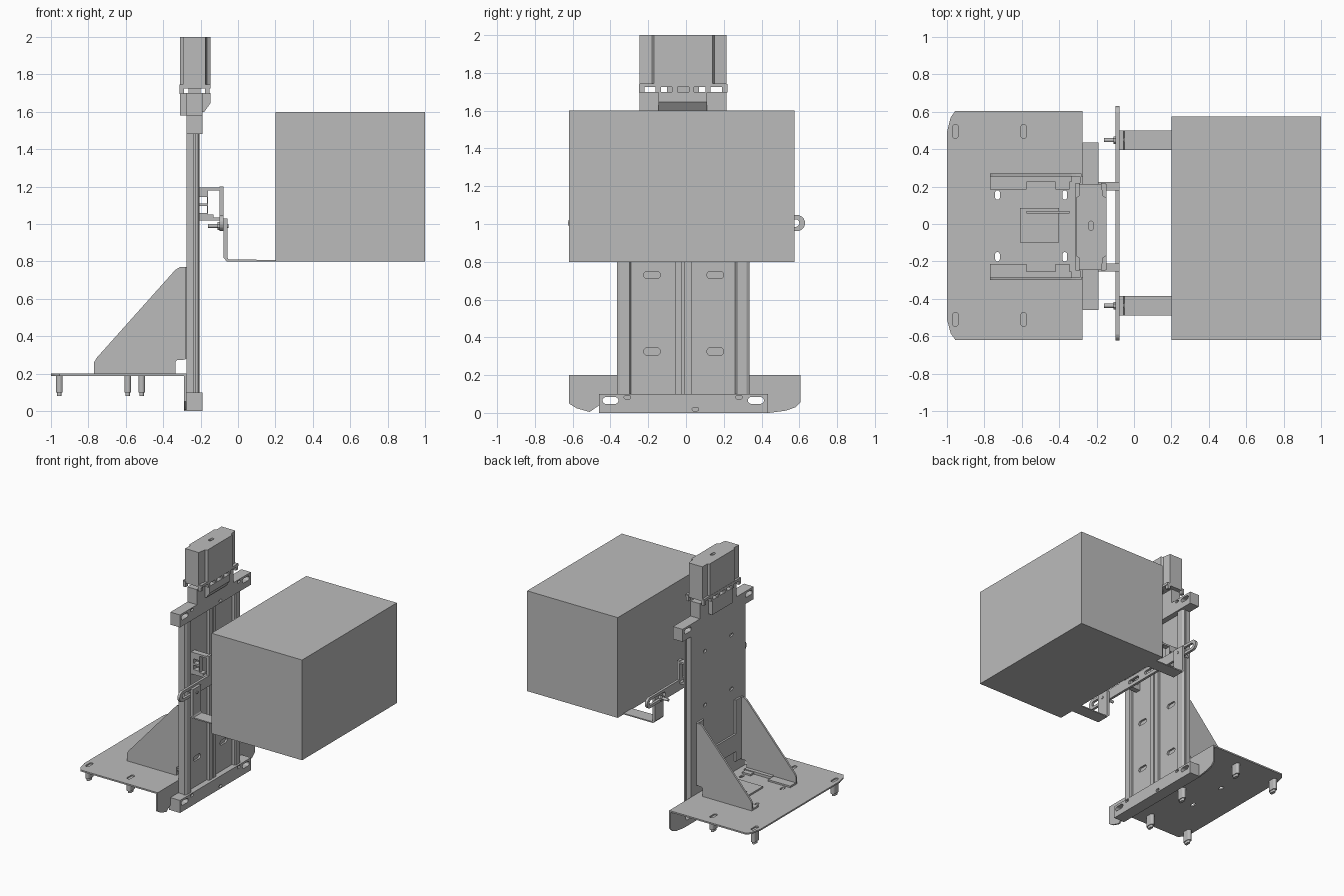
import bpy, bmesh, math
from mathutils import Vector

if "Cube" in bpy.data.objects:
    bpy.data.objects.remove(bpy.data.objects["Cube"], do_unlink=True)

grey = bpy.data.materials.new("plain grey")
grey.use_nodes = True
grey.diffuse_color = (0.5, 0.5, 0.5, 1)
grey.node_tree.nodes["Principled BSDF"].inputs["Base Color"].default_value = (0.5, 0.5, 0.5, 1)

YC = -0.015  # centre plane of the lift


def prism(name, axis, pts, a, b):
    """Extrude an outline along an axis. x: (y,z)  y: (x,z)  z: (x,y)"""
    place = {"x": lambda p, t: (t, p[0], p[1]),
             "y": lambda p, t: (p[0], t, p[1]),
             "z": lambda p, t: (p[0], p[1], t)}[axis]
    bm = bmesh.new()
    f = bm.faces.new([bm.verts.new(place(p, a)) for p in pts])
    r = bmesh.ops.extrude_face_region(bm, geom=[f])
    move = Vector(place((0, 0), b - a))
    bmesh.ops.translate(bm, vec=move, verts=[v for v in r["geom"] if isinstance(v, bmesh.types.BMVert)])
    bmesh.ops.recalc_face_normals(bm, faces=bm.faces)
    me = bpy.data.meshes.new(name)
    bm.to_mesh(me)
    bm.free()
    me.materials.append(grey)
    ob = bpy.data.objects.new(name, me)
    bpy.context.collection.objects.link(ob)
    return ob


def box(name, x0, x1, y0, y1, z0, z1):
    return prism(name, "z", [(x0, y0), (x1, y0), (x1, y1), (x0, y1)], z0, z1)


def slot(u, v, w, h, n=8):
    """Outline of a rounded slot of width w and height h."""
    r = min(w, h) / 2
    du, dv = w / 2 - r, h / 2 - r
    pts = []
    for q, (su, sv) in enumerate([(1, 1), (-1, 1), (-1, -1), (1, -1)]):
        for i in range(n // 2):
            t = math.pi / 2 * (q + (i + 0.5) / (n // 2))
            pts.append((u + su * du + r * math.cos(t), v + sv * dv + r * math.sin(t)))
    return pts


def cut(ob, axis, outlines, a, b):
    """Cut outlines through an object."""
    for o in outlines:
        c = prism("cutter", axis, o, a, b)
        c.hide_render = True
        m = ob.modifiers.new("hole", "BOOLEAN")
        m.operation, m.object, m.solver = "DIFFERENCE", c, "EXACT"
        bpy.context.view_layer.objects.active = ob
        bpy.ops.object.modifier_apply(modifier=m.name)
        bpy.data.objects.remove(c, do_unlink=True)


# Load carried by the lift
box("load_box", 0.20, 1.0, -0.62, 0.575, 0.80, 1.60)

# Base plate with mounting slots and a downturned flange
base = prism("base_plate", "z", [(-0.275, -0.62), (-0.275, 0.605), (-0.955, 0.605), (-0.98, 0.57),
             (-1.0, 0.49), (-1.0, -0.51), (-0.98, -0.585), (-0.955, -0.62)], 0.188, 0.2)
holes = [(x, y) for x in (-0.955, -0.59) for y in (0.495, -0.51)]
cut(base, "z", [slot(x, y, 0.03, 0.075) for x, y in holes], 0.1, 0.3)
cut(base, "z", [slot(x, y, 0.025, 0.05) for x in (-0.73, -0.37) for y in (0.155, -0.175)], 0.1, 0.3)
flange = prism("base_flange", "x", [(-0.62, 0.195), (-0.62, 0.05), (-0.58, 0.025), (-0.51, 0.005), (-0.46, 0.04),
               (-0.46, 0.0), (0.44, 0.0), (0.53, 0.012), (0.58, 0.03), (0.605, 0.055), (0.605, 0.195)], -0.288, -0.275)

# Feet under the plate
for i, (x, y) in enumerate(holes + [(-0.515, -0.05)]):
    prism(f"foot_{i}", "z", slot(x, y, 0.036, 0.075), 0.10, 0.19)
    prism(f"foot_tip_{i}", "z", slot(x, y, 0.024, 0.05), 0.08, 0.10)

# Triangular gussets with folded-in tabs
tri = [(-0.77, 0.2), (-0.77, 0.26), (-0.755, 0.285), (-0.335, 0.755), (-0.31, 0.77), (-0.28, 0.77),
       (-0.28, 0.275), (-0.325, 0.272), (-0.335, 0.262), (-0.335, 0.2)]
for side, s in (("left", 1), ("right", -1)):
    y0, y1, y2 = (YC + s * d for d in (0.285, 0.27, 0.20))
    prism(f"gusset_{side}", "y", tri, y0, y1)
    box(f"gusset_foot_rear_{side}", -0.77, -0.575, y2, y1, 0.2, 0.213)
    box(f"gusset_foot_edge_{side}", -0.575, -0.335, y1 - s * 0.03, y1, 0.2, 0.22)
    box(f"gusset_foot_front_{side}", -0.42, -0.345, y2, y1, 0.2, 0.213)
    box(f"gusset_back_tab_{side}", -0.29, -0.275, y2, y1, 0.28, 0.77)
box("gusset_web", -0.29, -0.275, -0.22, 0.19, 0.36, 0.50)
box("centre_tab", -0.61, -0.40, -0.10, 0.085, 0.2, 0.213)
box("centre_tab_rib", -0.575, -0.345, 0.055, 0.07, 0.2, 0.222)

# Column: slotted panel, side rails and centre rail
panel = box("column_panel", -0.275, -0.235, -0.36, 0.33, 0.1, 1.48)
cut(panel, "x", [slot(y, z, 0.09, 0.04) for y in (-0.18, 0.155) for z in (0.325, 0.73)], -0.25, -0.2)
cut(panel, "x", [slot(y, z, 0.04, 0.025) for y in (-0.18, 0.155) for z in (0.87, 1.3)], -0.3, -0.262)
for side, s in (("left", 1), ("right", -1)):
    e = lambda d: YC + s * d
    prism(f"side_rail_{side}", "z", [(-0.24, e(0.275)), (-0.215, e(0.275)), (-0.205, e(0.285)), (-0.205, e(0.335)),
          (-0.215, e(0.35)), (-0.228, e(0.35)), (-0.228, e(0.335)), (-0.24, e(0.335))], 0.1, 1.48)
    box(f"centre_rail_{side}", -0.236, -0.212, *sorted((e(0.006), e(0.043))), 0.1, 1.48)
box("centre_screw", -0.236, -0.225, -0.025, -0.005, 0.1, 1.48)

# End crossbars
for name, z in (("bottom_crossbar", 0.0), ("top_crossbar", 1.48)):
    bar = box(name, -0.275, -0.19, -0.46, 0.435, z, z + 0.1)
    cut(bar, "x", [slot(y, z + 0.066, 0.085, 0.036) for y in (-0.4, 0.37)], -0.4, -0.1)
    cut(bar, "x", [slot(y, z + zz, 0.035, 0.02) for y, zz in ((-0.31, 0.083), (0.28, 0.083), (0.05, 0.02))], -0.205, -0.1)
cut(flange, "x", [slot(y, 0.066, 0.085, 0.036) for y in (-0.4, 0.37)], -0.4, -0.2)

# Motor mount: block, rear plate, front wedge, spacer posts
box("motor_mount_block", -0.275, -0.19, -0.245, 0.215, 1.58, 1.70)
box("motor_mount_rear", -0.31, -0.275, -0.145, 0.11, 1.58, 1.70)
prism("motor_mount_wedge", "y", [(-0.19, 1.6), (-0.18, 1.6), (-0.148, 1.645), (-0.148, 1.70), (-0.19, 1.70)], -0.145, 0.11)
for i in range(6):
    y = -0.235 + i * 0.088
    for j, x in enumerate((-0.30, -0.165)):
        box(f"spacer_post_{i}_{j}", x - 0.012, x + 0.012, y - 0.014, y + 0.014, 1.695, 1.74)
box("spacer_core", -0.265, -0.2, -0.1, 0.07, 1.70, 1.74)
box("motor_foot_plate", -0.312, -0.148, -0.245, 0.215, 1.725, 1.745)

# Motor housing with stepped corners
motor = prism("motor_housing", "z", [(-0.31, -0.17), (-0.295, -0.18), (-0.295, -0.245), (-0.175, -0.245), (-0.165, -0.18),
              (-0.148, -0.17), (-0.148, 0.14), (-0.165, 0.15), (-0.175, 0.215), (-0.295, 0.215),
              (-0.295, 0.15), (-0.31, 0.14)], 1.745, 2.0)
cut(motor, "z", [slot(-0.23, -0.01, 0.025, 0.05)], 1.97, 2.1)

# Carriage brackets riding on both rails
for side, s in (("left", 1), ("right", -1)):
    y0, y1 = sorted((YC + s * 0.195, YC + s * 0.24))
    blk = box(f"carriage_block_{side}", -0.235, -0.13, y0, y1, 1.02, 1.195)
    cut(blk, "y", [[(-0.215, z), (-0.165, z), (-0.165, z + 0.035), (-0.215, z + 0.035)] for z in (1.06, 1.11)], -0.5, 0.5)
    cut(blk, "y", [[(-0.16, 1.05), (-0.1, 1.05), (-0.1, 1.18), (-0.16, 1.18)]], -0.5, 0.5)
    box(f"carriage_arm_{side}", -0.14, -0.08, y0, y1, 1.18, 1.195)
    box(f"carriage_drop_{side}", -0.098, -0.078, y0, y1, 1.0, 1.2)
    box(f"carriage_lower_arm_{side}", -0.14, -0.08, y0, y1, 1.02, 1.035)

# Slotted cross arm
arm = prism("cross_arm", "x", slot(0.003, 1.005, 1.255, 0.085), -0.098, -0.078)
cut(arm, "x", [slot(y, 1.005, 0.2, 0.04) for y in (-0.49, 0.5)]
    + [slot(y, 1.005, 0.12, 0.03) for y in (-0.1, 0.09)], -0.2, 0.0)

# L-shaped straps and bolts holding the load
strap = [(-0.078, 1.03), (-0.078, 0.82), (-0.06, 0.8), (0.21, 0.8), (0.21, 0.808), (-0.05, 0.81), (-0.056, 0.82), (-0.056, 1.03)]
for side, y in (("left", 0.448), ("right", -0.437)):
    prism(f"load_strap_{side}", "y", strap, y - 0.053, y + 0.053)
    prism(f"strap_bolt_{side}", "x", slot(y, 0.99, 0.022, 0.022), -0.16, -0.05)
    prism(f"strap_nut_{side}", "x", slot(y, 0.99, 0.045, 0.045, 4), -0.11, -0.098)
